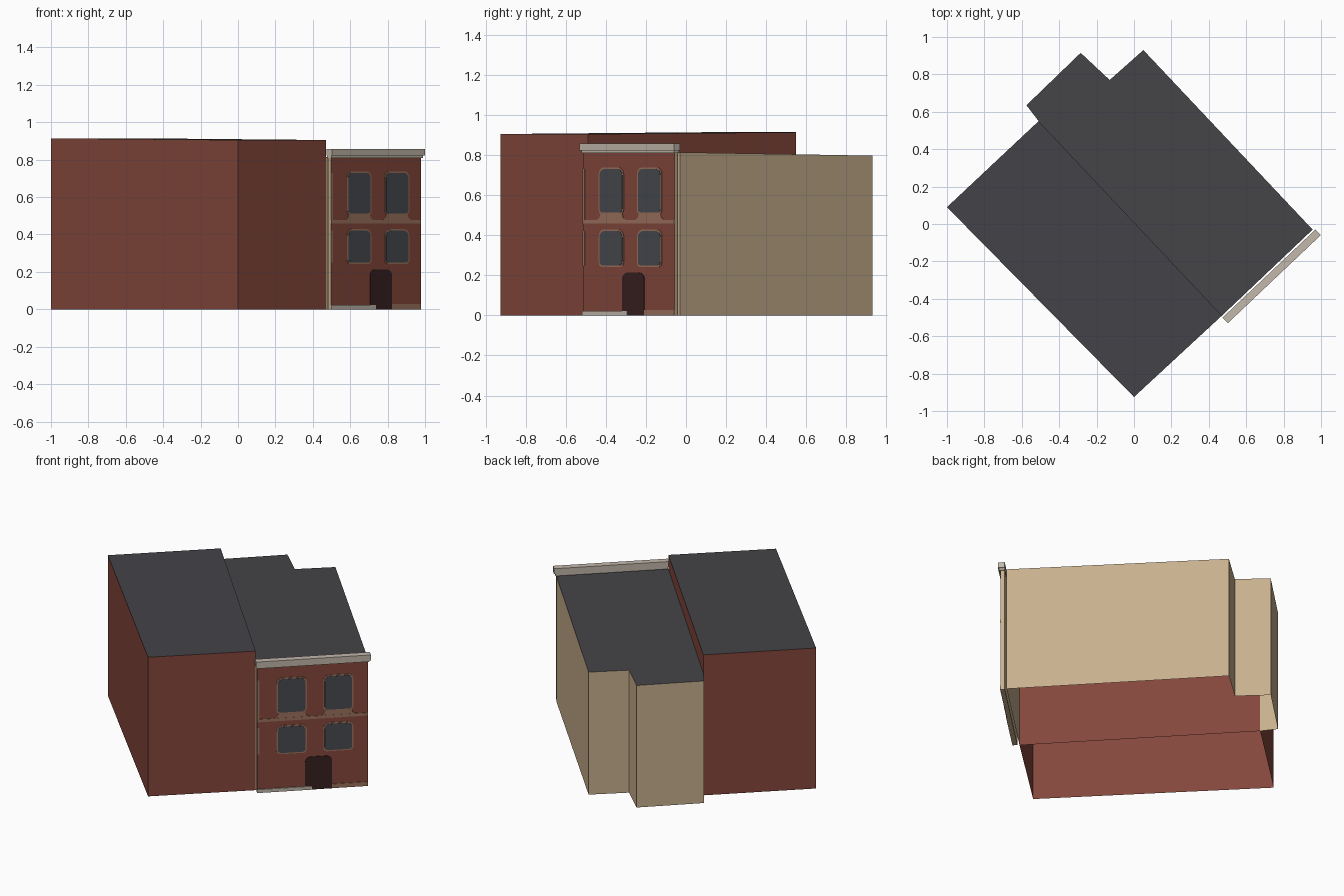
import bpy, bmesh, math
from mathutils import Vector

if "Cube" in bpy.data.objects:
    bpy.data.objects.remove(bpy.data.objects["Cube"])


def material(name, r, g, b):
    m = bpy.data.materials.new(name)
    m.diffuse_color = (r, g, b, 1)
    m.use_nodes = True
    m.node_tree.nodes["Principled BSDF"].inputs["Base Color"].default_value = m.diffuse_color
    return m


BRICK = material("red brick", 0.230, 0.063, 0.044)
BEIGE = material("beige render", 0.578, 0.434, 0.270)
ROOF = material("dark roof", 0.058, 0.056, 0.063)
STONE = material("pale stone", 0.540, 0.480, 0.410)
TAN = material("tan trim", 0.330, 0.170, 0.110)
GLASS = material("window glass", 0.067, 0.069, 0.080)
DOOR = material("dark door", 0.040, 0.0145, 0.0145)

# Street-front frame: u runs along the facade, d outwards, origin at the shared corner
O = Vector((0.47, -0.49))
U = Vector((0.726, 0.688))
N = Vector((0.688, -0.726))


def make(name, bm, mats):
    me = bpy.data.meshes.new(name)
    bm.to_mesh(me)
    bm.free()
    for m in mats:
        me.materials.append(m)
    ob = bpy.data.objects.new(name, me)
    bpy.context.collection.objects.link(ob)
    return ob


def shell(name, foot, front_z, slope, wall, skip=()):
    """Open-bottomed block with a gently sloping roof."""
    bm = bmesh.new()
    lo, hi = [], []
    for x, y in foot:
        s = (Vector((x, y)) - O).dot(-N)
        lo.append(bm.verts.new((x, y, 0)))
        hi.append(bm.verts.new((x, y, front_z + slope * s)))
    n = len(foot)
    for i in range(n):
        j = (i + 1) % n
        if i not in skip:
            bm.faces.new((lo[i], lo[j], hi[j], hi[i]))
    bm.faces.new(hi).material_index = 1
    return make(name, bm, (wall, ROOF))


def prism(bm, pts, d0, d1):
    """Extrude a (u, z) outline between two depths of the facade."""
    rings = []
    for d in (d0, d1):
        ring = []
        for u, z in pts:
            p = O + U * u + N * d
            ring.append(bm.verts.new((p.x, p.y, z)))
        rings.append(ring)
    n = len(pts)
    bm.faces.new(rings[0])
    bm.faces.new(rings[1])
    for i in range(n):
        j = (i + 1) % n
        bm.faces.new((rings[0][i], rings[0][j], rings[1][j], rings[1][i]))
    bmesh.ops.recalc_face_normals(bm, faces=bm.faces)


def part(name, outlines, d0, d1, mat):
    bm = bmesh.new()
    for pts in outlines:
        prism(bm, pts, d0, d1)
    return make(name, bm, (mat,))


def box(u0, u1, z0, z1):
    return [(u0, z0), (u1, z0), (u1, z1), (u0, z1)]


def rounded(u0, u1, z0, z1, rb, rt, seg=4):
    """Outline with separate bottom and top corner radii."""
    pts = []
    for cu, cz, r, a0 in ((u0 + rb, z0 + rb, rb, 180), (u1 - rb, z0 + rb, rb, 270),
                          (u1 - rt, z1 - rt, rt, 0), (u0 + rt, z1 - rt, rt, 90)):
        if r == 0:
            pts.append((cu, cz))
            continue
        for k in range(seg + 1):
            a = math.radians(a0 + 90 * k / seg)
            pts.append((cu + r * math.cos(a), cz + r * math.sin(a)))
    return pts


# Main blocks
shell("brick_block", [(-1, 0.09), (0, -0.925), (0.47, -0.49), (-0.51, 0.55)],
      0.905, 0.0063, BRICK)
shell("rendered_block", [(0.47, -0.49), (0.955, -0.03), (0.05, 0.93), (-0.13, 0.77),
                         (-0.285, 0.915), (-0.575, 0.635), (-0.51, 0.55)],
      0.814, -0.0129, BEIGE, skip=(6,))

# Facade slab: brick on the front face, render on its edges
F = 0.036
slab = part("facade_slab", [box(0.003, 0.665, 0, 0.825)], 0.012, F, BEIGE)
slab.data.materials.append(BRICK)
for f in slab.data.polygons:
    if f.normal.xy.dot(N) > 0.9:
        f.material_index = 1

# Cornice in two steps
part("cornice_lower", [box(0.0, 0.672, 0.81, 0.822)], 0.010, 0.044, STONE)
part("cornice_upper", [box(-0.005, 0.68, 0.822, 0.857)], 0.010, 0.051, STONE)

# Windows: tan frame with glass on top
wins = [(u, u + 0.163, z0, z1) for u in (0.128, 0.406)
        for z0, z1 in ((0.25, 0.42), (0.513, 0.73))]
e = 0.008
part("window_frames", [rounded(a - e, b + e, c - e, d + e, 0.022, 0.034)
                       for a, b, c, d in wins], F, F + 0.003, TAN)
part("window_glass", [rounded(a, b, c, d, 0.018, 0.03)
                      for a, b, c, d in wins], F, F + 0.005, GLASS)

# Storey band with flared sills under the upper windows
part("storey_band", [box(0.003, 0.665, 0.458, 0.477)], F, F + 0.003, TAN)
part("flared_sills", [[(c - 0.115, 0.47), (c + 0.115, 0.47), (c + 0.085, 0.488),
                       (c + 0.075, 0.514), (c - 0.075, 0.514), (c - 0.085, 0.488)]
                      for c in (0.21, 0.488)], F, F + 0.002, TAN)
part("edge_trim", [box(0.003, 0.016, 0.25, 0.42), box(0.003, 0.016, 0.477, 0.73)],
     F, F + 0.002, TAN)

# Door and base strips
part("front_door", [rounded(0.289, 0.45, 0, 0.213, 0, 0.035)], F, F + 0.004, DOOR)
part("pale_base", [box(0.003, 0.33, 0, 0.022)], F, F + 0.006, STONE)
part("tan_base", [box(0.45, 0.665, 0, 0.027)], F, F + 0.003, TAN)
